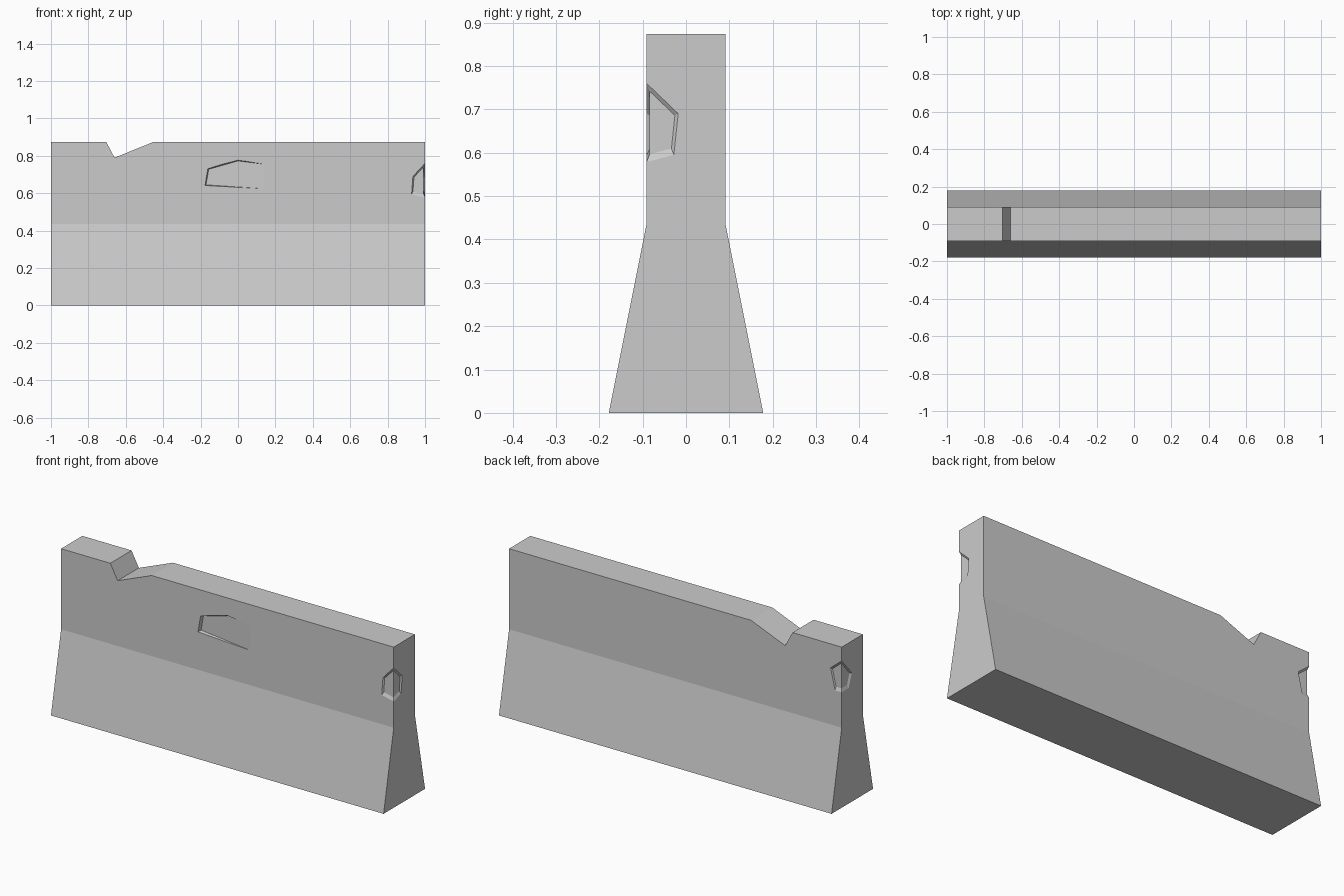
import bpy
import bmesh
from mathutils import Vector

cube = bpy.data.objects.get("Cube")
if cube:
    bpy.data.objects.remove(cube, do_unlink=True)

concrete = bpy.data.materials.new("concrete grey")
concrete.use_nodes = True
grey = (0.6, 0.6, 0.6, 1)
concrete.diffuse_color = grey
concrete.node_tree.nodes["Principled BSDF"].inputs["Base Color"].default_value = grey


def make_object(name, verts, faces):
    """Closed mesh object with outward normals."""
    bm = bmesh.new()
    vs = [bm.verts.new(v) for v in verts]
    for f in faces:
        bm.faces.new([vs[i] for i in f])
    bmesh.ops.recalc_face_normals(bm, faces=bm.faces)
    mesh = bpy.data.meshes.new(name)
    bm.to_mesh(mesh)
    bm.free()
    mesh.materials.append(concrete)
    obj = bpy.data.objects.new(name, mesh)
    bpy.context.collection.objects.link(obj)
    return obj


def loft(name, ring_a, ring_b, caps_b=None, apex=None):
    """Join two rings; cap the first flat or to an apex, the second by caps_b."""
    n = len(ring_a)
    verts = list(ring_a) + list(ring_b)
    faces = [(i, (i + 1) % n, n + (i + 1) % n, n + i) for i in range(n)]
    if apex:
        verts.append(apex)
        faces += [(i, (i + 1) % n, 2 * n) for i in range(n)]
    else:
        faces.append(range(n))
    faces += [[n + i for i in cap] for cap in (caps_b or [range(n)])]
    return make_object(name, verts, faces)


def carve(target, cutter):
    cutter.hide_render = True
    mod = target.modifiers.new("carve", 'BOOLEAN')
    mod.operation = 'DIFFERENCE'
    mod.solver = 'EXACT'
    mod.object = cutter
    bpy.context.view_layer.objects.active = target
    bpy.ops.object.modifier_apply(modifier=mod.name)
    bpy.data.objects.remove(cutter, do_unlink=True)


# Barrier body: flared foot and straight upper wall
WALL, FOOT = 0.091, 0.178
half = [(FOOT, 0), (WALL, 0.435), (WALL, 0.873)]
profile = half + [(-y, z) for y, z in reversed(half)]
barrier = loft("concrete_barrier",
               [(-1, y, z) for y, z in profile],
               [(1, y, z) for y, z in profile])

# Broken notch through the top edge
notch = [(-0.75, 0.96), (-0.66, 0.79), (-0.24, 0.96)]
carve(barrier, loft("notch_cutter",
                    [(x, -0.3, z) for x, z in notch],
                    [(x, 0.3, z) for x, z in notch]))

# Shallow front chip, deepest on the left and fading out on the right
outline = [(0, 0.782), (-0.163, 0.732), (-0.178, 0.64), (0.2, 0.613), (0.2, 0.755)]
MID = 0.69
rim = [(x * 1.03, -0.115, MID + (z - MID) * 1.07) for x, z in outline]
floor = [(x * 0.96, -WALL + 0.06 * (0.14 - x * 0.96), MID + (z - MID) * 0.9)
         for x, z in outline]
carve(barrier, loft("front_chip_cutter", rim, floor))


def corner_chip(name, side, top, bottom, end_points, face_points):
    """Chip wrapped round one vertical edge, scaled inward to form its floor."""
    edge = side * Vector((1, -WALL, 0))
    loop = [edge + Vector((0, 0, top))]
    loop += [Vector((side, y, z)) for y, z in end_points]
    loop += [edge + Vector((0, 0, bottom))]
    loop += [Vector((x, -side * WALL, z)) for x, z in face_points]
    centre = Vector((0.965 * side, -0.056 * side, (top + bottom) / 2))
    outer = [p.lerp(centre, -0.1) for p in loop]
    inner = [p.lerp(centre, 0.2) for p in loop]
    apex = Vector((1.1 * side, -0.19 * side, centre.z))
    carve(barrier, loft(name, outer, inner, [(0, 1, 2, 3), (3, 4, 5, 0)], apex))


# Chipped corners at opposite ends
corner_chip("right_chip_cutter", 1, 0.76, 0.578,
            [(-0.018, 0.69), (-0.028, 0.595)], [(0.928, 0.593), (0.935, 0.69)])
corner_chip("left_chip_cutter", -1, 0.798, 0.627,
            [(0.005, 0.70), (0.03, 0.628)], [(-0.96, 0.628), (-0.933, 0.743)])
